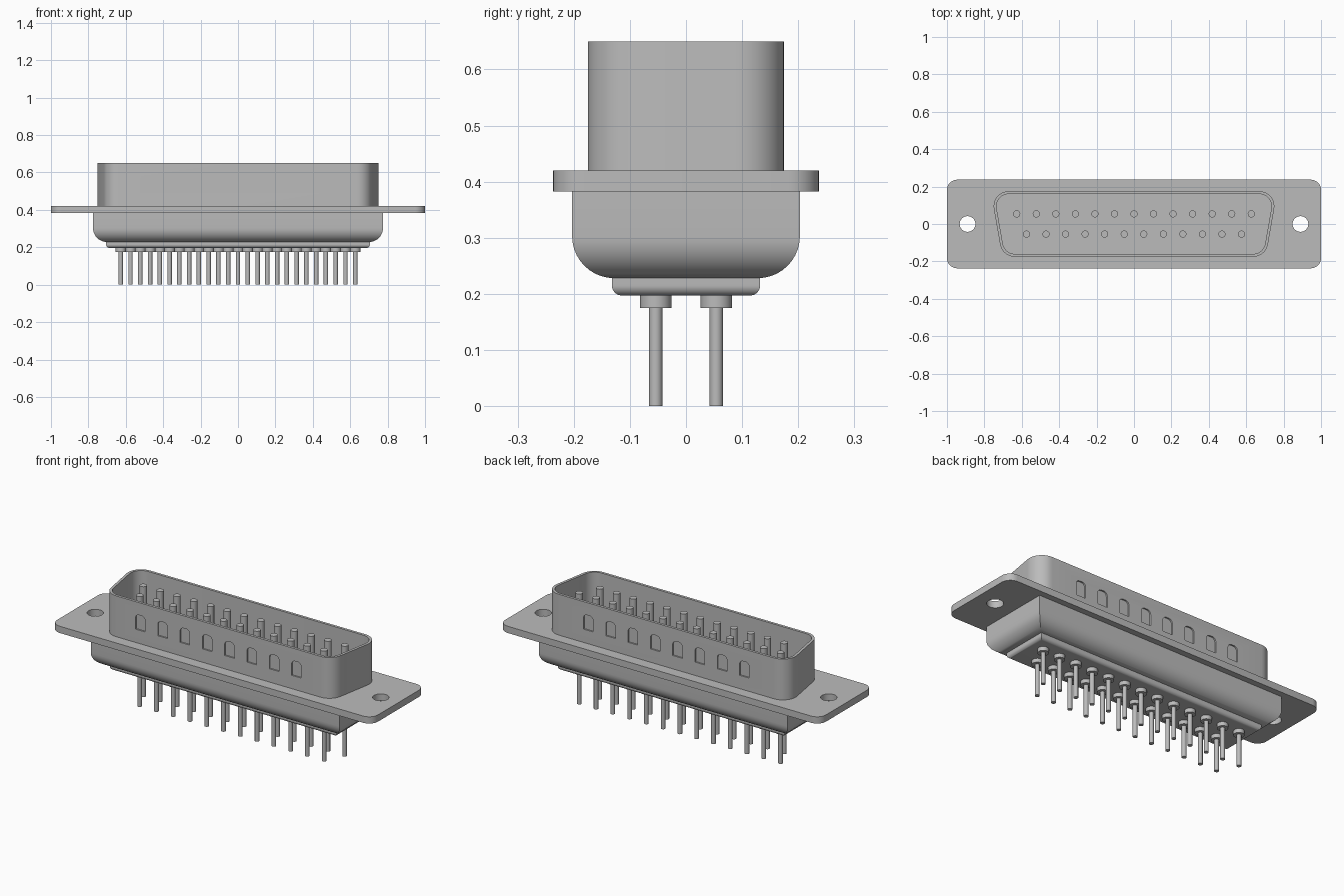
import bpy
import bmesh
from math import cos, sin, pi, radians
from mathutils import Vector

cube = bpy.data.objects.get("Cube")
if cube:
    bpy.data.objects.remove(cube, do_unlink=True)

grey = bpy.data.materials.new("plain grey")
grey.use_nodes = True
GREY = (0.5, 0.5, 0.5, 1)
grey.diffuse_color = GREY
grey.node_tree.nodes["Principled BSDF"].inputs["Base Color"].default_value = GREY


def make_object(name, bm):
    bmesh.ops.recalc_face_normals(bm, faces=bm.faces)
    mesh = bpy.data.meshes.new(name)
    bm.to_mesh(mesh)
    bm.free()
    obj = bpy.data.objects.new(name, mesh)
    bpy.context.collection.objects.link(obj)
    mesh.materials.append(grey)
    return obj


def rounded(corners, radii, steps=8):
    """Outline of a counter-clockwise polygon with rounded corners."""
    points = []
    for i, corner in enumerate(corners):
        p = Vector(corner)
        a = (Vector(corners[i - 1]) - p).normalized()
        b = (Vector(corners[(i + 1) % len(corners)]) - p).normalized()
        r = radii[i]
        if r == 0:
            points.append(p)
            continue
        half = a.angle(b) / 2
        centre = p + (a + b).normalized() * r / sin(half)
        start = p + a * r / (sin(half) / cos(half)) - centre
        sweep = pi - 2 * half
        for k in range(steps + 1):
            t = sweep * k / steps
            points.append(centre + Vector((start.x * cos(t) - start.y * sin(t),
                                           start.x * sin(t) + start.y * cos(t))))
    return points


def rectangle(x, y):
    return [(-x, -y), (x, -y), (x, y), (-x, y)]


def circle(cx, cy, r, sides=20):
    return [(cx + r * cos(2 * pi * k / sides), cy + r * sin(2 * pi * k / sides))
            for k in range(sides)]


def loft(bm, rings, closed=False):
    """Join (outline, z) rings; cap the ends or close the loop."""
    loops = [[bm.verts.new((p[0], p[1], z)) for p in outline] for outline, z in rings]
    n = len(loops[0])
    pairs = list(zip(loops, loops[1:]))
    if closed:
        pairs.append((loops[-1], loops[0]))
    else:
        bm.faces.new(loops[0][::-1])
        bm.faces.new(loops[-1])
    for low, high in pairs:
        for k in range(n):
            m = (k + 1) % n
            bm.faces.new((low[k], low[m], high[m], high[k]))


def lofted(name, rings, closed=False):
    bm = bmesh.new()
    loft(bm, rings, closed)
    return make_object(name, bm)


def cut(obj, cutter):
    cutter.hide_render = True
    mod = obj.modifiers.new("cut", "BOOLEAN")
    mod.operation = "DIFFERENCE"
    mod.solver = "EXACT"
    mod.object = cutter
    bpy.context.view_layer.objects.active = obj
    bpy.ops.object.modifier_apply(modifier=mod.name)
    bpy.data.objects.remove(cutter, do_unlink=True)


def block(name, x, y, bottom, top, r):
    """Box with sharp uprights and a rounded bottom edge."""
    rings = []
    for k in range(11):
        t = pi / 2 * k / 10
        inset = r * (1 - sin(t))
        rings.append((rectangle(x - inset, y - inset), bottom + r * (1 - cos(t))))
    rings.append((rectangle(x, y), top))
    return lofted(name, rings)


# Mounting flange with two screw holes
FLANGE_TOP = 0.42
plate = rounded(rectangle(1.0, 0.237), [0.055] * 4)
flange = lofted("mounting_flange", [(plate, 0.382), (plate, FLANGE_TOP)])
bm = bmesh.new()
for side in (-1, 1):
    hole = circle(side * 0.89, 0, 0.042, 32)
    loft(bm, [(hole, 0.3), (hole, 0.5)])
cut(flange, make_object("hole_cutter", bm))

# Rear housing and the step beneath it
housing = block("rear_housing", 0.775, 0.203, 0.228, 0.385, 0.075)
step = block("rear_step", 0.705, 0.132, 0.197, 0.23, 0.018)

# D-shaped shell, open at the top
def d_outline(inset):
    y = 0.175 - inset
    slant = sin(radians(10)) / cos(radians(10))
    wide = 0.735 - inset / cos(radians(10)) + y * slant
    narrow = wide - 2 * y * slant
    return rounded([(-narrow, -y), (narrow, -y), (wide, y), (-wide, y)],
                   [0.08 - inset] * 4, 10)


outer, inner = d_outline(0), d_outline(0.015)
shell = lofted("shell", [(outer, 0.41), (outer, 0.65), (inner, 0.65), (inner, 0.41)], True)

# Row of shallow dimples pressed into both long sides of the shell
bm = bmesh.new()
arch = rounded([(-0.03, 0.495), (0.03, 0.495), (0.03, 0.58), (-0.03, 0.58)],
               [0, 0, 0.022, 0.022], 6)
for side in (-1, 1):
    for i in range(8):
        x = (i - 3.5) * 0.139
        rows = [[bm.verts.new((x + p[0], side * y, p[1])) for p in arch]
                for y in (0.167, 0.2)]
        bm.faces.new(rows[0])
        bm.faces.new(rows[1][::-1])
        for k in range(len(arch)):
            m = (k + 1) % len(arch)
            bm.faces.new((rows[0][k], rows[1][k], rows[1][m], rows[0][m]))
cut(shell, make_object("dimple_cutter", bm))

# Contact pins: thin tails, collars and thicker mating ends
parts = [("pin_tails", 0.012, 0, 0.2), ("pin_collars", 0.028, 0.175, 0.2),
         ("mating_pins", 0.019, 0.415, 0.625)]
pins = []
for name, radius, bottom, top in parts:
    bm = bmesh.new()
    for count, y in ((13, 0.054), (12, -0.054)):
        for i in range(count):
            ring = circle((i - (count - 1) / 2) * 0.1045, y, radius)
            loft(bm, [(ring, bottom), (ring, top)])
    pins.append(make_object(name, bm))

# Smooth shading with sharp edges kept
bpy.ops.object.select_all(action="DESELECT")
for obj in [flange, housing, step, shell] + pins:
    obj.select_set(True)
bpy.context.view_layer.objects.active = shell
bpy.ops.object.shade_smooth_by_angle(angle=radians(30))
